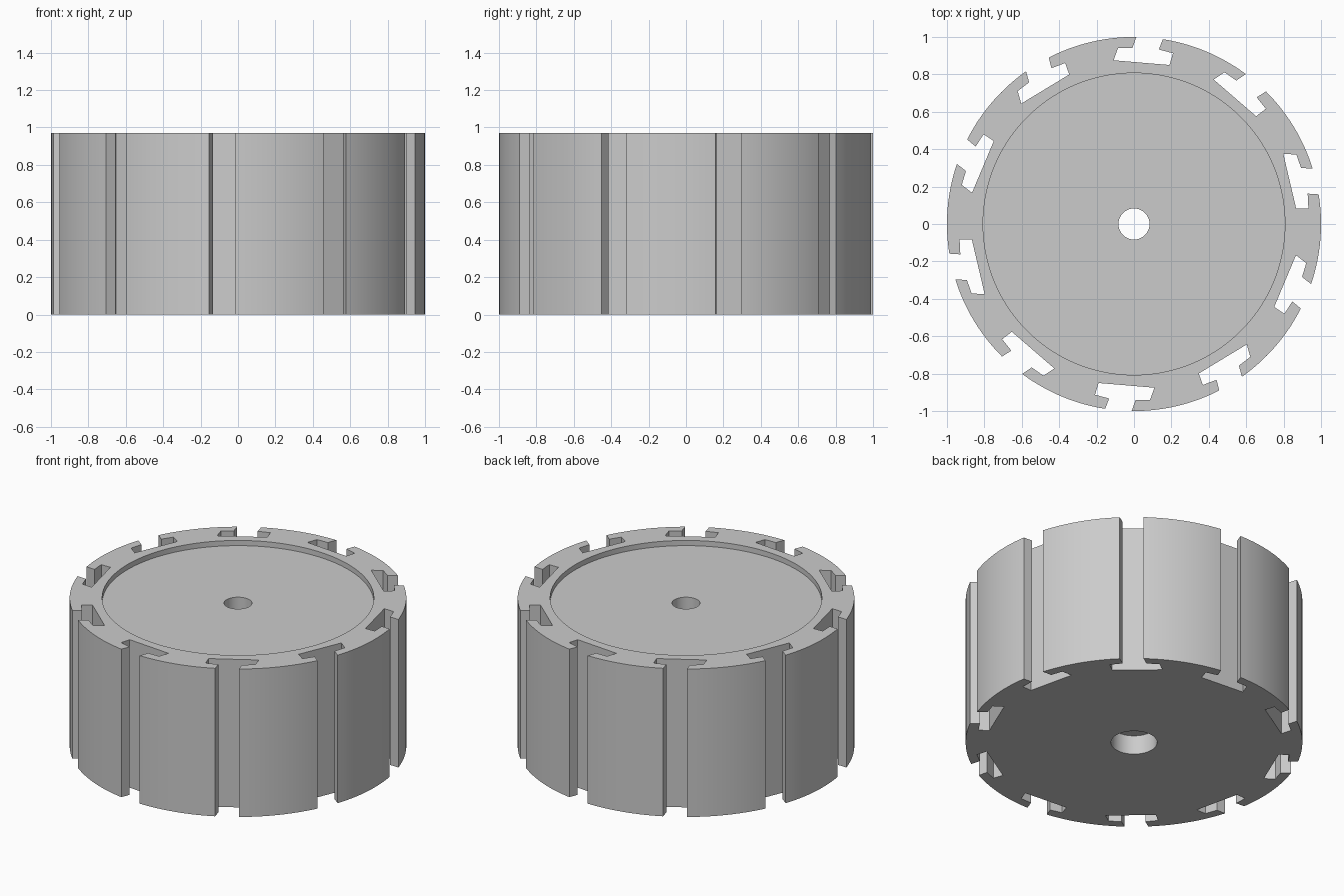
import bpy, bmesh
from math import sin, cos, pi, radians, atan2

cube = bpy.data.objects.get("Cube")
if cube:
    bpy.data.objects.remove(cube, do_unlink=True)

HEIGHT = 0.97
SLOTS = 10
FIRST = radians(13.2)
PITCH = 2 * pi / SLOTS

grey = bpy.data.materials.new("plain grey")
grey.use_nodes = True
colour = (0.6, 0.6, 0.6, 1)
grey.diffuse_color = colour
grey.node_tree.nodes["Principled BSDF"].inputs["Base Color"].default_value = colour


def prism(name, outline, bottom, top):
    """Closed outline extruded straight up."""
    bm = bmesh.new()
    face = bm.faces.new([bm.verts.new((x, y, bottom)) for x, y in outline])
    result = bmesh.ops.extrude_face_region(bm, geom=[face])
    raised = [v for v in result["geom"] if isinstance(v, bmesh.types.BMVert)]
    bmesh.ops.translate(bm, verts=raised, vec=(0, 0, top - bottom))
    bmesh.ops.recalc_face_normals(bm, faces=bm.faces[:])
    mesh = bpy.data.meshes.new(name)
    bm.to_mesh(mesh)
    bm.free()
    obj = bpy.data.objects.new(name, mesh)
    bpy.context.collection.objects.link(obj)
    mesh.materials.append(grey)
    return obj


def circle(radius, count):
    return [(radius * cos(2 * pi * i / count), radius * sin(2 * pi * i / count))
            for i in range(count)]


# Leaning T-slot: (clockwise offset, radial distance), mouth at both ends
slot = [(0.071, 0.9975), (0.054, 0.941), (0.131, 0.927), (0.118, 0.863),
        (-0.182, 0.863), (-0.164, 0.93), (-0.087, 0.938), (-0.071, 0.9975)]
half_mouth = atan2(slot[0][0], slot[0][1])

# Drum outline: each slot followed by the outer arc to the next one
outline = []
ARC = 14
for i in range(SLOTS):
    a = FIRST + i * PITCH
    outline += [(r * cos(a) + t * sin(a), r * sin(a) - t * cos(a)) for t, r in slot]
    span = PITCH - 2 * half_mouth
    outline += [(cos(a + half_mouth + span * k / ARC), sin(a + half_mouth + span * k / ARC))
                for k in range(1, ARC)]
drum = prism("slotted_drum", outline, 0, HEIGHT)

# Shallow top recess, through bore and bottom counterbore
cutters = [prism("recess_cutter", circle(0.807, 128), HEIGHT - 0.034, HEIGHT + 0.1),
           prism("bore_cutter", circle(0.083, 64), -0.1, HEIGHT + 0.1),
           prism("counterbore_cutter", circle(0.137, 64), -0.1, 0.125)]
bpy.context.view_layer.objects.active = drum
for cutter in cutters:
    cutter.hide_render = True
    mod = drum.modifiers.new(cutter.name, "BOOLEAN")
    mod.operation = "DIFFERENCE"
    mod.solver = "EXACT"
    mod.object = cutter
    bpy.ops.object.modifier_apply(modifier=mod.name)
    bpy.data.objects.remove(cutter, do_unlink=True)

# Smooth round walls, crisp slot edges
bpy.ops.object.select_all(action="DESELECT")
drum.select_set(True)
bpy.ops.object.shade_smooth_by_angle(angle=radians(15))
